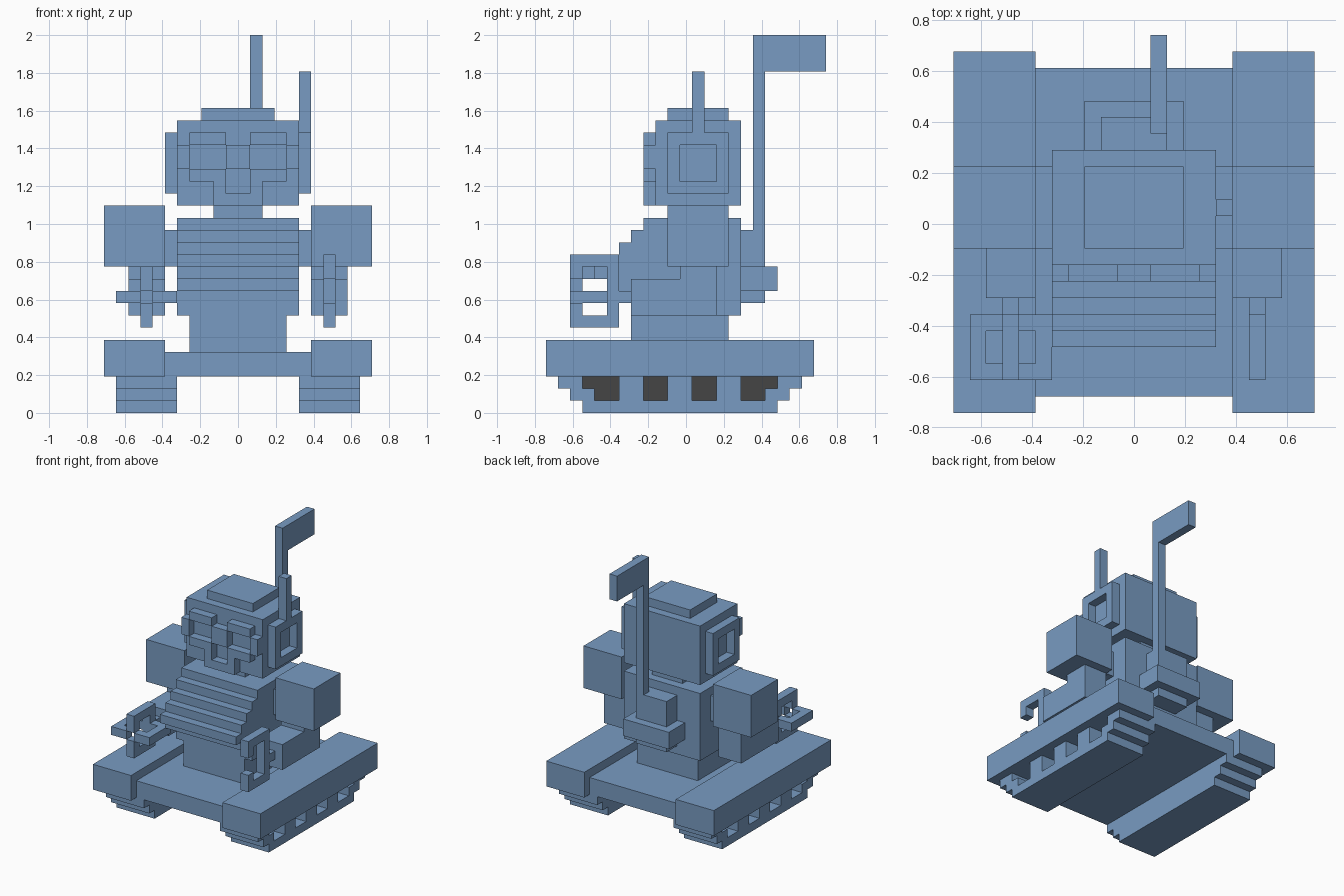
import bpy
import bmesh
from mathutils import Vector

U = 2 / 31          # one block
MID = 11.5          # block row at y = 0

cube = bpy.data.objects.get("Cube")
if cube:
    bpy.data.objects.remove(cube, do_unlink=True)


def material(name, color):
    m = bpy.data.materials.new(name)
    m.use_nodes = True
    m.diffuse_color = color
    m.node_tree.nodes["Principled BSDF"].inputs["Base Color"].default_value = color
    return m


BLUE = material("steel blue", (0.19, 0.33, 0.54, 1))
DARK = material("dark grey", (0.06, 0.06, 0.06, 1))


def part(name, *boxes, side=1, mat=BLUE):
    """One object from boxes (x0, x1, row0, row1, z0, z1) in block units."""
    bm = bmesh.new()
    for x0, x1, j0, j1, z0, z1 in boxes:
        lo = Vector((min(x0 * side, x1 * side), j0 - MID, z0)) * U
        hi = Vector((max(x0 * side, x1 * side), j1 - MID, z1)) * U
        for v in bmesh.ops.create_cube(bm, size=1)["verts"]:
            v.co = Vector([lo[i] if v.co[i] < 0 else hi[i] for i in range(3)])
    mesh = bpy.data.meshes.new(name)
    bm.to_mesh(mesh)
    bm.free()
    mesh.materials.append(mat)
    obj = bpy.data.objects.new(name, mesh)
    bpy.context.collection.objects.link(obj)
    return obj


def claw(name, x, z0, z1):
    """Upright C-shaped gripper, open to the front."""
    part(name,
         (x, x + 1, 5, 6, z0, z1),
         (x, x + 1, 2, 5, z1 - 1, z1), (x, x + 1, 2, 5, z0, z0 + 1),
         (x, x + 1, 2, 3, z1 - 2, z1 - 1), (x, x + 1, 2, 3, z0 + 1, z0 + 2))


# Chassis and waist
part("chassis", (-6, 6, 1, 21, 3, 5))
part("waist", (-4, 4, 7, 15, 5, 8))

# Torso with stepped chest
chest = [(8, 10, 7), (10, 11, 5), (11, 12, 4), (12, 13, 5),
         (13, 14, 6), (14, 15, 7), (15, 16, 8)]
part("torso", *[(-5, 5, j, 16, a, b) for a, b, j in chest])

# Tracks, fenders, arms and ears on both sides
for side, label in ((1, "left"), (-1, "right")):
    ribs = [(6, 10, j, j + 2, 1, 3) for j in (6, 10, 14)]
    ends = [(6, 10, 2, 4, 1, 2), (6, 10, 18, 20, 1, 2),
            (6, 10, 1, 3, 2, 3), (6, 10, 19, 21, 2, 3)]
    part(label + "_track", (5, 10, 3, 19, 0, 1), (5, 6, 2, 20, 1, 2),
         (5, 6, 1, 21, 2, 3), *ribs, *ends, side=side)
    part(label + "_track_recesses", (6, 6.1, 3, 19, 1, 3),
         side=side, mat=DARK)
    part(label + "_fender", (6, 11, 0, 22, 3, 6), side=side)
    part(label + "_shoulder", (6, 11, 10, 15, 12, 17),
         (5, 6, 11, 14, 12, 15), side=side)
    part(label + "_arm", (6, 9, 11, 14, 11, 12), (6, 9, 7, 14, 8, 11),
         (7, 8, 6, 7, 9, 10), side=side)
    part(label + "_ear", (5, 6, 10, 15, 18, 19), (5, 6, 10, 15, 22, 23),
         (5, 6, 10, 11, 19, 22), (5, 6, 14, 15, 19, 22), side=side)
    # Half of the goggles and mouth guard
    part(label + "_goggle", (1, 4, 8, 9, 22, 23), (1, 4, 8, 9, 19, 20),
         (4, 5, 8, 9, 20, 22), (0, 1, 8, 9, 20, 22),
         (1, 2, 8, 9, 17, 19), (0, 1, 8, 9, 17, 18), side=side)

# Hands: one upright claw, and one crossed pair
claw("left_claw", 7, 7, 13)
claw("right_claw", -8, 7, 12)
part("right_cross_claw", (-10, -5, 5, 6, 9, 10),
     (-10, -9, 2, 5, 9, 10), (-6, -5, 2, 5, 9, 10),
     (-9, -8, 2, 3, 9, 10), (-7, -6, 2, 3, 9, 10))

# Head
part("neck", (-2, 2, 10, 15, 16, 17))
part("head", (-5, 5, 9, 16, 17, 24))
part("head_cap", (-3, 3, 10, 15, 24, 25))
part("ear_antenna", (5, 6, 12, 13, 23, 28))

# Backpack with flag
part("backpack", (-3, 3, 16, 19, 10, 12), (-2, 2, 16, 18, 9, 10),
     (-2, 2, 16, 18, 12, 15))
part("flag_pole", (1, 2, 17, 18, 15, 28))
part("flag", (1, 2, 17, 23, 28, 31))
